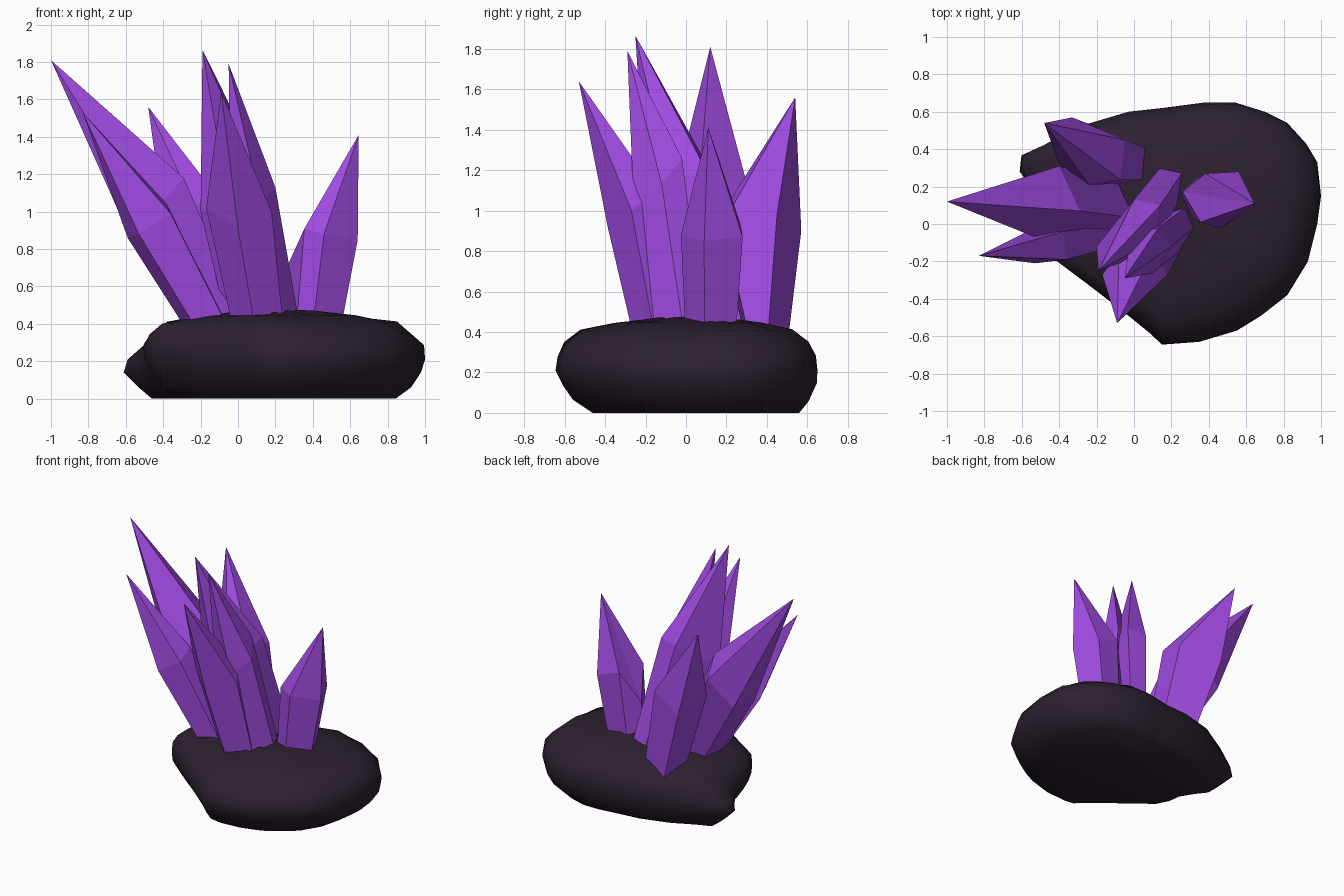
import bpy, bmesh, math, random
from mathutils import Vector

if "Cube" in bpy.data.objects:
    bpy.data.objects.remove(bpy.data.objects["Cube"])

random.seed(4)


def material(name, rgb):
    m = bpy.data.materials.new(name)
    m.diffuse_color = (*rgb, 1)
    m.use_nodes = True
    m.node_tree.nodes["Principled BSDF"].inputs["Base Color"].default_value = m.diffuse_color
    return m


ROCK = material("dark rock", (0.025, 0.015, 0.029))
PURPLE = material("purple crystal", (0.35, 0.07, 0.75))


def finish(bm, name, mat, smooth=False):
    bmesh.ops.recalc_face_normals(bm, faces=bm.faces)
    me = bpy.data.meshes.new(name)
    bm.to_mesh(me)
    bm.free()
    me.materials.append(mat)
    ob = bpy.data.objects.new(name, me)
    bpy.context.collection.objects.link(ob)
    if smooth:
        bpy.ops.object.select_all(action='DESELECT')
        ob.select_set(True)
        bpy.context.view_layer.objects.active = ob
        bpy.ops.object.shade_smooth_by_angle(angle=math.radians(60))
    return ob


def bridge(bm, a, b):
    for i in range(len(a)):
        j = (i + 1) % len(a)
        bm.faces.new((a[i], a[j], b[j], b[i]))


def fan(bm, ring, point):
    tip = bm.verts.new(point)
    for i in range(len(ring)):
        bm.faces.new((ring[i], ring[(i + 1) % len(ring)], tip))


# Rock: outline lofted through scaled levels, with an overhang at the front left
# and a low jagged spur (weights by outline index) on the left edge
OUTLINE = [(-.45, .42), (-.3, .52), (-.03, .6), (.15, .62), (.38, .65), (.54, .65),
           (.7, .6), (.82, .54), (.92, .43), (.98, .33), (1, .15), (.98, 0),
           (.93, -.2), (.82, -.38), (.68, -.49), (.55, -.57), (.35, -.63), (.15, -.645),
           (.08, -.58), (-.03, -.49), (-.25, -.32), (-.43, -.18), (-.49, -.06), (-.5, .05),
           (-.5, .18), (-.5, .28), (-.49, .37)]
SPUR = {0: .4, 24: .5, 25: 1, 26: 1}
# height, scale, shift in y, overhang, spur length
LEVELS = [(0, .79, .04, -.01, .12), (.06, .9, .02, -.02, .11), (.14, .97, .01, -.02, .14),
          (.21, 1, 0, 0, .09), (.28, .985, 0, .02, 0), (.345, .92, 0, .07, -.01),
          (.405, .79, 0, .12, 0), (.44, .55, 0, .08, 0), (.465, .25, 0, 0, 0)]
cx, cy = .25, .03
lean = Vector((-.9, -.43))
bm = bmesh.new()
rings = []
for k, (z, s, dy, over, spur) in enumerate(LEVELS):
    ring = []
    for i, (x, y) in enumerate(OUTLINE):
        n = 0 if k in (0, 3) else random.uniform(-.01, .01)
        d = Vector((x - cx, y - cy))
        f = s + n + over * max(0, d.normalized().dot(lean)) ** 3
        ring.append(bm.verts.new((cx + d.x * f - spur * SPUR.get(i, 0), cy + d.y * f + dy,
                                  z + (n * .8 if k else 0))))
    rings.append(ring)
for a, b in zip(rings, rings[1:]):
    bridge(bm, a, b)
bm.faces.new(rings[0])
fan(bm, rings[-1], (.1, .05, .48))
finish(bm, "rock", ROCK, True)


# Crystals: irregular shoulder ring, narrower foot below it, sharp tip above
def crystal(name, foot, scale, shoulder, tip):
    pts = [Vector(p) for p in shoulder]
    mid = sum(pts, Vector()) / len(pts)
    bm = bmesh.new()
    a = [bm.verts.new(Vector(foot) + (p - mid) * scale) for p in pts]
    b = [bm.verts.new(p) for p in pts]
    bridge(bm, a, b)
    bm.faces.new(a)
    fan(bm, b, tip)
    finish(bm, name, PURPLE)


crystal("crystal_left", (-.13, .06, .38), .75,
        [(-.29, .07, 1.18), (-.4, .31, 1.1), (-.57, .24, .9), (-.58, 0, .87),
         (-.48, -.09, .97)], (-1, .12, 1.81))
crystal("crystal_left_front", (-.15, -.06, .38), .75,
        [(-.53, -.21, .88), (-.36, -.19, .99), (-.38, -.04, 1.04), (-.59, -.05, .86)],
        (-.83, -.17, 1.53))
crystal("crystal_back", (-.06, .33, .36), .78,
        [(-.05, .45, .98), (-.07, .235, 1.03), (-.24, .21, 1.04), (-.4, .32, .98),
         (-.33, .57, .9)], (-.48, .54, 1.56))
crystal("crystal_center", (.14, .16, .38), .85,
        [(-.2, -.12, 1), (0, .13, 1.18), (.14, .1, 1.2), (.12, -.08, 1.15),
         (-.05, -.2, 1.04)], (-.19, -.25, 1.865))
crystal("crystal_center_right", (.225, -.02, .38), .9,
        [(.13, -.02, 1.26), (.2, -.12, 1.13), (.12, -.26, 1.05), (-.04, -.22, 1.1),
         (-.02, -.06, 1.2)], (-.05, -.29, 1.79))
crystal("crystal_front", (.11, -.13, .38), .78,
        [(-.17, -.27, 1.02), (0, -.385, .91), (.18, -.27, 1), (.1, -.15, 1.1),
         (-.08, -.15, 1.1)], (-.09, -.53, 1.64))
crystal("crystal_right", (.38, .125, .32), .8,
        [(.26, .17, .7), (.38, .27, .93), (.56, .28, .87), (.64, .09, .85),
         (.46, -.025, .88), (.355, .01, .91)], (.645, .11, 1.41))
